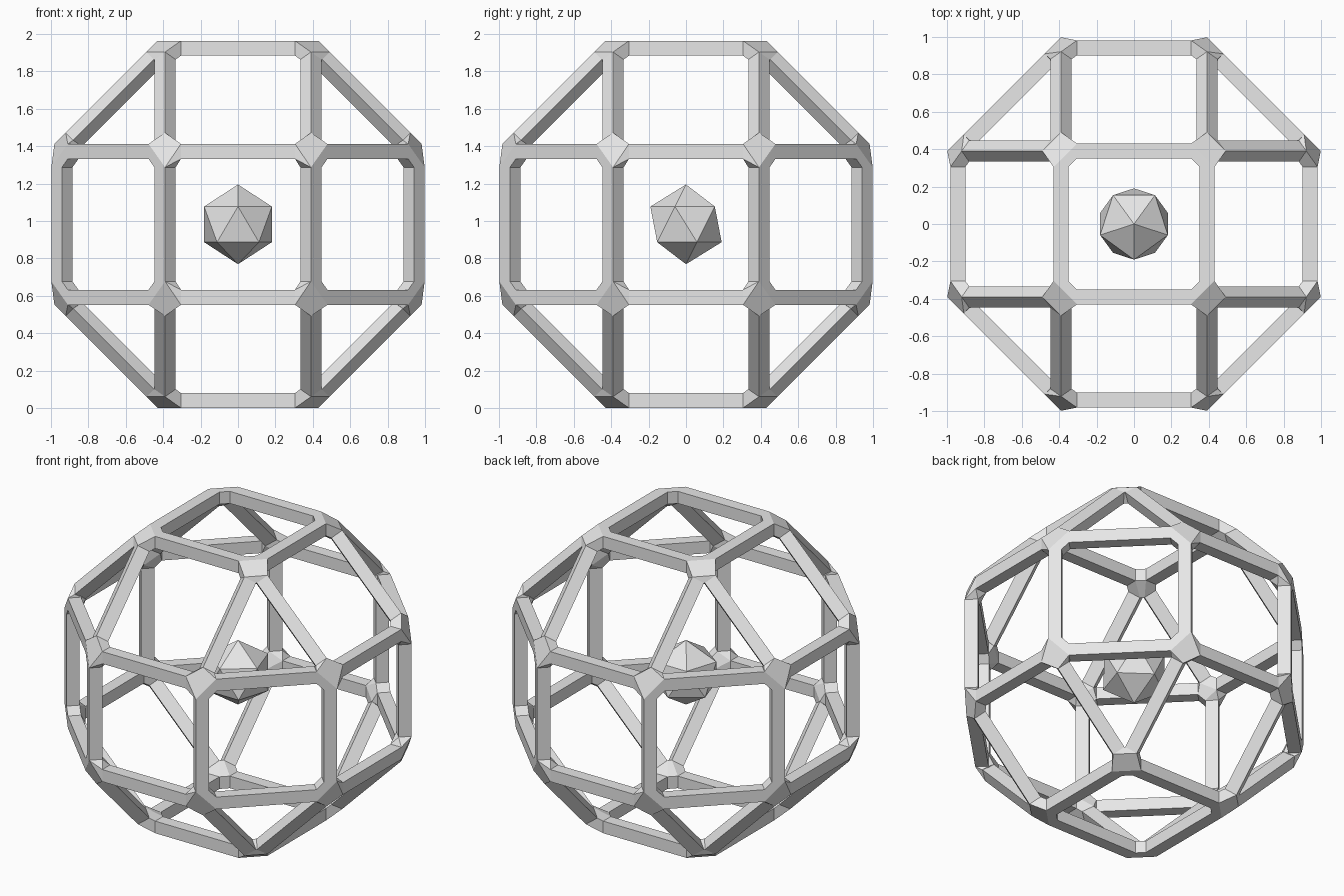
import bpy, bmesh, math
from mathutils import Vector

cube = bpy.data.objects.get("Cube")
if cube:
    bpy.data.objects.remove(cube, do_unlink=True)

A = 0.39                      # half edge length of the cage
B = A * (1 + math.sqrt(2))    # distance of the square faces from the centre
HALF = 0.04                   # half thickness of a bar
INSET = 0.085                 # distance from a node to where its bars begin
CENTRE = Vector((0, 0, B + HALF))

grey = bpy.data.materials.new("light_grey")
grey.use_nodes = True
grey.diffuse_color = (0.8, 0.8, 0.8, 1)
grey.node_tree.nodes["Principled BSDF"].inputs["Base Color"].default_value = (0.8, 0.8, 0.8, 1)


def add_object(name, bm):
    bmesh.ops.recalc_face_normals(bm, faces=bm.faces)
    mesh = bpy.data.meshes.new(name)
    bm.to_mesh(mesh)
    bm.free()
    mesh.materials.append(grey)
    obj = bpy.data.objects.new(name, mesh)
    obj.location = CENTRE
    bpy.context.collection.objects.link(obj)


def bar_end(node, other):
    """Four corners of the bar's square section beside a node."""
    lo, hi = sorted((node, other), key=lambda p: (p.z, p.x, p.y))
    along = (hi - lo).normalized()
    side = Vector((0, 0, 1)).cross(along)
    side = side.normalized() if side.length > 0.001 else Vector((1, 0, 0))
    up = along.cross(side)
    u, v = side + up, side - up
    if abs(along.z) > 0.001:  # rising bars stand on a corner
        u, v = side * math.sqrt(2), up * math.sqrt(2)
    middle = node + (other - node).normalized() * INSET
    return [middle + d * HALF for d in (u, v, -u, -v)]


# Cage nodes: two short coordinates and one long one, in every arrangement
signs = (-1, 1)
nodes = [Vector((sx * s[0], sy * s[1], sz * s[2]))
         for s in ((A, A, B), (A, B, A), (B, A, A))
         for sx in signs for sy in signs for sz in signs]


def neighbours(node):
    return [n for n in nodes if 0 < (n - node).length < 2.1 * A]


# Bars along every cage edge
bm = bmesh.new()
for i, p in enumerate(nodes):
    for q in neighbours(p):
        if nodes.index(q) > i:
            start = [bm.verts.new(c) for c in bar_end(p, q)]
            end = [bm.verts.new(c) for c in bar_end(q, p)]
            for k in range(4):
                n = (k + 1) % 4
                bm.faces.new((start[k], start[n], end[n], end[k]))
add_object("cage_bars", bm)

# Faceted joints wrapped round the bar ends
joints = bmesh.new()
for p in nodes:
    hull = bmesh.new()
    for q in neighbours(p):
        for c in bar_end(p, q):
            hull.verts.new(c)
    result = bmesh.ops.convex_hull(hull, input=hull.verts)
    loose = [v for v in hull.verts if not v.link_faces]
    bmesh.ops.delete(hull, geom=loose, context='VERTS')
    bmesh.ops.dissolve_limit(hull, angle_limit=0.02, verts=hull.verts, edges=hull.edges)
    copies = {v: joints.verts.new(v.co) for v in hull.verts}
    for f in hull.faces:
        joints.faces.new([copies[v] for v in f.verts])
    hull.free()
add_object("cage_joints", joints)

# Faceted core floating in the middle
bpy.ops.mesh.primitive_ico_sphere_add(subdivisions=1, radius=0.213, location=CENTRE,
                                      rotation=(0, 0, -math.pi / 2))
core = bpy.context.object
core.name = "core"
core.data.materials.append(grey)
